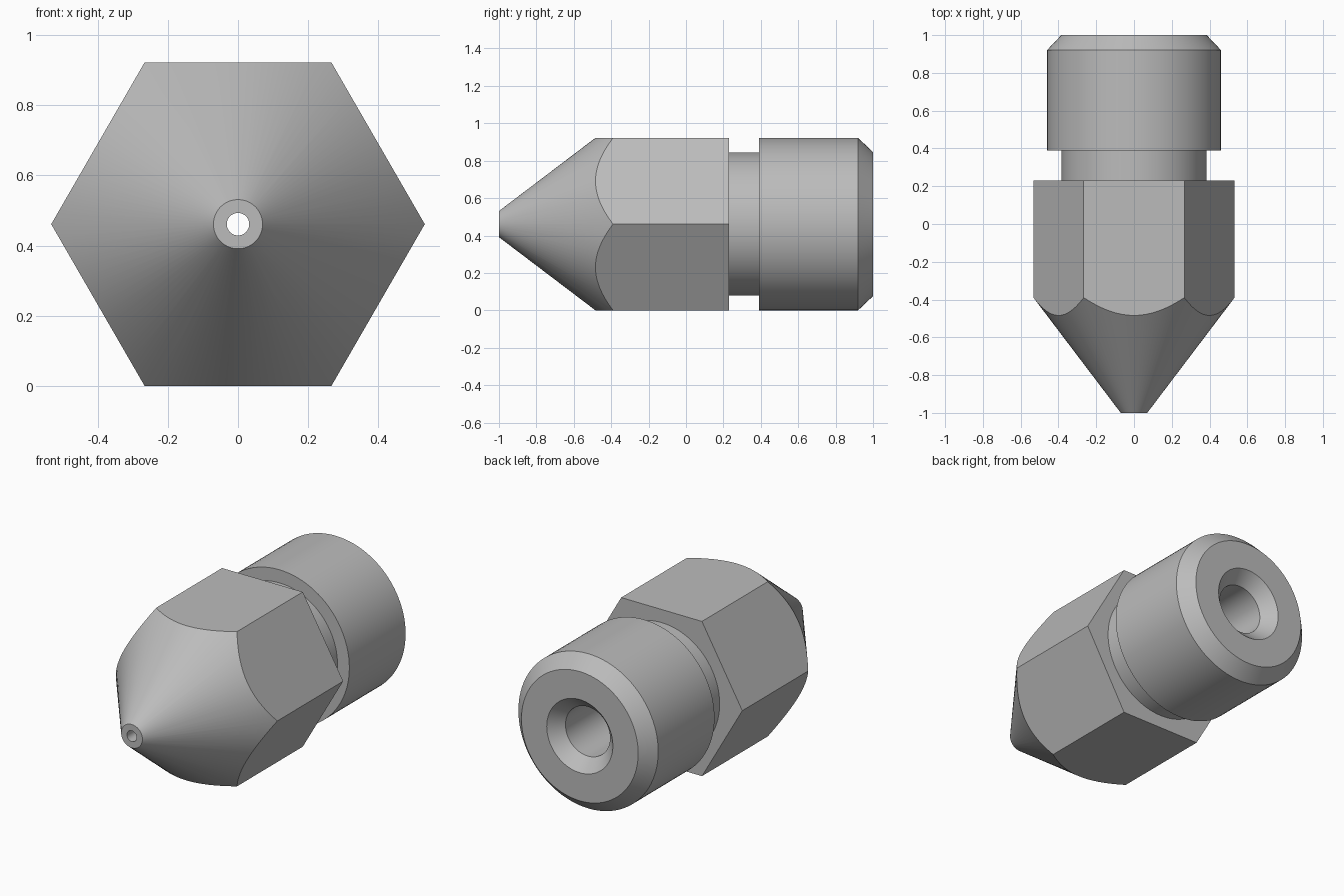
import bpy
import bmesh
import math

cube = bpy.data.objects.get("Cube")
if cube:
    bpy.data.objects.remove(cube, do_unlink=True)

APOTHEM = 0.461                      # half the distance across the hex flats
CORNER = APOTHEM / math.cos(math.pi / 6)
TIP_R, HOLE_R, BORE_R, NECK_R = 0.07, 0.032, 0.147, 0.383
HEX_BACK = 0.23

metal = bpy.data.materials.new("grey metal")
metal.use_nodes = True
colour = (0.5, 0.5, 0.5, 1)
metal.diffuse_color = colour
metal.node_tree.nodes["Principled BSDF"].inputs["Base Color"].default_value = colour


def turned(name, profile, sides):
    """Turn a closed (radius, y) profile around the lengthwise axis."""
    bm = bmesh.new()
    rings = []
    for i in range(sides):
        a = math.tau * i / sides
        rings.append([bm.verts.new((r * math.cos(a), y, APOTHEM + r * math.sin(a)))
                      for r, y in profile])
    n = len(profile)
    for i, ring in enumerate(rings):
        after = rings[(i + 1) % sides]
        for j in range(n):
            k = (j + 1) % n
            bm.faces.new((ring[j], ring[k], after[k], after[j]))
    bmesh.ops.recalc_face_normals(bm, faces=bm.faces)
    mesh = bpy.data.meshes.new(name)
    bm.to_mesh(mesh)
    bm.free()
    mesh.materials.append(metal)
    obj = bpy.data.objects.new(name, mesh)
    bpy.context.collection.objects.link(obj)
    return obj


# Whole nozzle in section: cone, head, neck, shank, then back down the bore
blank_r = 0.6
slope = (CORNER - TIP_R) / 0.61
nozzle = turned("nozzle_body", [
    (TIP_R, -1), (blank_r, -1 + (blank_r - TIP_R) / slope),
    (blank_r, HEX_BACK), (NECK_R, HEX_BACK),
    (NECK_R, 0.39), (APOTHEM, 0.39), (APOTHEM, 0.92), (0.385, 1),
    (0.218, 1), (BORE_R, 0.925),
    (BORE_R, -0.7), (HOLE_R, -0.9), (HOLE_R, -1),
], 96)

# Six-sided ring that trims the round head to a hexagon
cutter = turned("hex_cutter", [
    (CORNER, -1.2), (1, -1.2), (1, 0.3), (CORNER, 0.3)], 6)
cutter.hide_render = True

trim = nozzle.modifiers.new("hex flats", "BOOLEAN")
trim.operation = "DIFFERENCE"
trim.solver = "EXACT"
trim.object = cutter

bpy.ops.object.select_all(action="DESELECT")
nozzle.select_set(True)
bpy.context.view_layer.objects.active = nozzle
bpy.ops.object.modifier_apply(modifier=trim.name)
bpy.data.objects.remove(cutter, do_unlink=True)
bpy.ops.object.shade_smooth_by_angle(angle=math.radians(20))
